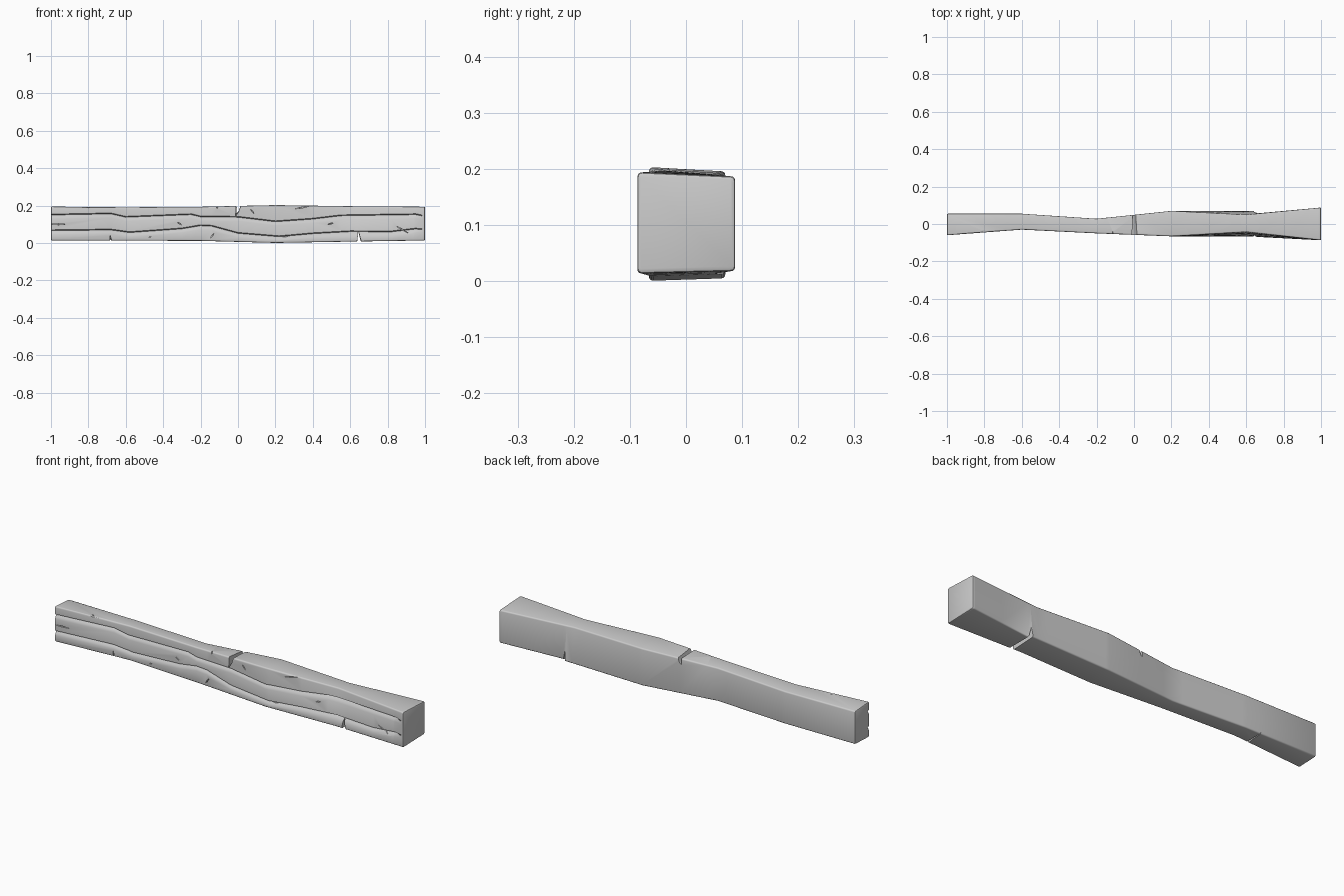
import bpy, bmesh, math
from mathutils import Vector

cube = bpy.data.objects.get("Cube")
if cube:
    bpy.data.objects.remove(cube)

wood = bpy.data.materials.new("pale grey")
wood.use_nodes = True
wood.diffuse_color = (0.6, 0.6, 0.6, 1)
wood.node_tree.nodes["Principled BSDF"].inputs["Base Color"].default_value = (0.6, 0.6, 0.6, 1)


def along(path, x):
    """Height or depth of a broken line at x."""
    for (x0, v0), (x1, v1) in zip(path, path[1:]):
        if x <= x1:
            return v0 + (v1 - v0) * (x - x0) / (x1 - x0)
    return path[-1][1]


# Beam outline along its length
FRONT_TOP = [(-1, -.06), (-.6, -.03), (-.2, -.05), (.2, -.066), (.6, -.043), (1, -.087)]
FRONT_LOW = [(-1, -.06), (-.6, -.03), (-.2, -.05), (.2, -.066), (.6, -.066), (1, -.087)]
BACK_TOP = [(-1, .055), (-.6, .055), (-.2, .028), (.2, .07), (.6, .05), (1, .088)]
BACK_LOW = [(-1, .055), (-.6, .055), (-.2, .028), (.2, .07), (.64, .07), (.66, .057), (1, .088)]
TOP = [(-1, .196), (-.6, .192), (-.2, .195), (.2, .204), (.6, .198), (1, .195)]
BOTTOM = [(-1, .014), (-.2, .012), (.2, .001), (.6, .008), (1, .014)]
# Long split lines running along the front
LOW_SPLIT = [(-1, .066), (-.68, .07), (-.58, .056), (-.3, .076), (-.2, .093), (-.14, .09),
             (0, .052), (.22, .034), (.4, .05), (.6, .061), (.82, .06), (.95, .075), (1, .07)]
HIGH_SPLIT = [(-1, .15), (-.68, .156), (-.6, .138), (-.25, .152), (-.2, .14), (0, .138),
              (.2, .114), (.4, .128), (.55, .146), (.95, .152), (1, .142)]
DEPTH = [(-1, .013), (.94, .013), (.985, 0), (1, 0)]
R = .007


def section(x, inset=0):
    zb, zt = along(BOTTOM, x) + inset, along(TOP, x) - inset
    fb, ft = along(FRONT_LOW, x) + inset, along(FRONT_TOP, x) + inset
    bb, bt = along(BACK_LOW, x) - inset, along(BACK_TOP, x) - inset

    def front(z):
        return fb + (ft - fb) * (z - zb) / (zt - zb)

    pts = []

    # Rounded corner turning from direction a, about a point set in by R
    def corner(y, z, sy, sz, start):
        for k in range(4):
            a = math.radians(start - 30 * k)
            pts.append((y + sy * R + R * math.cos(a), z + sz * R + R * math.sin(a)))

    corner(fb, zb, 1, 1, 270)
    for path in (LOW_SPLIT, HIGH_SPLIT):
        g, d = along(path, x), along(DEPTH, x)
        pts.extend([(front(g - .02), g - .02), (front(g) + d * .35, g - .009),
                    (front(g) + d, g), (front(g), g + .005)])
    corner(ft, zt - .001, 1, -1, 180)
    corner(bt, zt - .008, -1, -1, 90)
    corner(bb, zb + .004, -1, 1, 0)
    return pts


def mesh_object(name, bm):
    bmesh.ops.recalc_face_normals(bm, faces=bm.faces)
    mesh = bpy.data.meshes.new(name)
    bm.to_mesh(mesh)
    bm.free()
    ob = bpy.data.objects.new(name, mesh)
    bpy.context.collection.objects.link(ob)
    mesh.materials.append(wood)
    return ob


def loft(bm, loops):
    rings = [[bm.verts.new(p) for p in loop] for loop in loops]
    n = len(rings[0])
    for a, b in zip(rings, rings[1:]):
        for i in range(n):
            j = (i + 1) % n
            bm.faces.new((a[i], a[j], b[j], b[i]))
    bm.faces.new(rings[0])
    bm.faces.new(rings[-1][::-1])


# Beam body, with softened ends
stations = {round(p[0], 3) for path in (FRONT_TOP, BACK_LOW, LOW_SPLIT, HIGH_SPLIT, DEPTH) for p in path}
stations = sorted(stations - {-1, 1} | {-.994, .994})
rings = [(-1, .005), (-.998, .0015)] + [(x, 0) for x in stations] + [(.998, .0015), (1, .005)]
bm = bmesh.new()
loft(bm, [[(x, y, z) for y, z in section(x, inset)] for x, inset in rings])
beam = mesh_object("wooden_beam", bm)


def notch(bm, front, back, y0=-.13, y1=.13):
    loft(bm, [[(x, y0, z) for x, z in front], [(x, y1, z) for x, z in back]])


def crack(bm, x0, z0, x1, z1, width=.004, depth=.014):
    """Tapering sliver cut into the front face."""
    a, b = Vector((x0, z0)), Vector((x1, z1))
    mid = (a + b) / 2
    side = Vector((a.y - b.y, b.x - a.x)).normalized() * width
    surface = along(FRONT_TOP, mid.x) * .5 + along(FRONT_LOW, mid.x) * .5
    outline = [a, mid - side, b, mid + side]
    inner = [mid + (p - mid) * .6 for p in outline]
    notch(bm, outline, inner, surface - .03, surface + depth)


cut = bmesh.new()
# Broken notches across the top and bottom edges
notch(cut, [(-.012, .23), (-.016, .135), (.004, .166), (.035, .23)],
      [(-.008, .23), (-.004, .172), (.006, .178), (.022, .23)])
notch(cut, [(-.69, -.03), (-.684, .058), (-.664, -.03)],
      [(-.686, -.03), (-.682, .01), (-.67, -.03)])
notch(cut, [(.632, -.03), (.644, .068), (.672, -.03)],
      [(.638, -.03), (.643, .06), (.665, -.03)])
# Short cracks on the front
for c in [(-1.02, .101, -.9, .1), (-.33, .114, -.295, .093), (.062, .187, .09, .153),
          (.285, .179, .4, .201), (.475, .099, .515, .108), (.228, .033, .28, .037),
          (.83, .1, .925, .045), (-.155, .015, -.122, .062), (-.115, .203, -.108, .178),
          (-.82, .193, -.78, .19), (-.48, .03, -.46, .036)]:
    crack(cut, *c)
cutter = mesh_object("notch_cutter", cut)
cutter.hide_render = True

mod = beam.modifiers.new("notches", "BOOLEAN")
mod.operation = "DIFFERENCE"
mod.solver = "EXACT"
mod.use_self = True
mod.object = cutter
bpy.context.view_layer.objects.active = beam
bpy.ops.object.select_all(action="DESELECT")
beam.select_set(True)
bpy.ops.object.modifier_apply(modifier=mod.name)
bpy.data.objects.remove(cutter)
bpy.ops.object.shade_smooth_by_angle(angle=math.radians(32))
